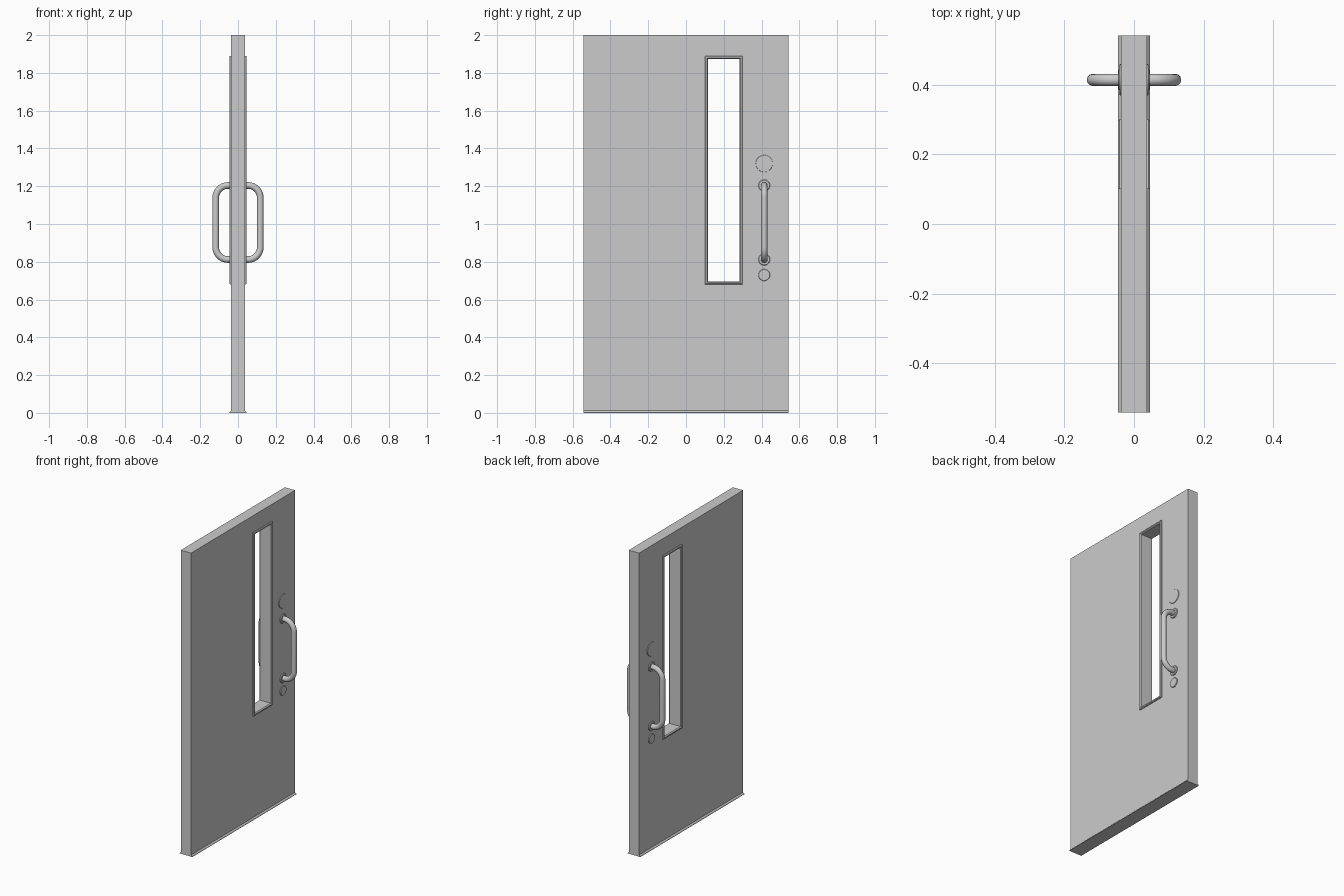
import bpy
import bmesh
from math import sin, cos, pi, radians

cube = bpy.data.objects.get("Cube")
if cube:
    bpy.data.objects.remove(cube, do_unlink=True)

gray = bpy.data.materials.new("plain_gray")
gray.use_nodes = True
gray.diffuse_color = (0.6, 0.6, 0.6, 1)
gray.node_tree.nodes["Principled BSDF"].inputs["Base Color"].default_value = (0.6, 0.6, 0.6, 1)

HALF_T, HALF_W = 0.037, 0.5415
HARDWARE_Y = 0.414
WINDOW = (0.10, 0.30, 0.68, 1.89)


def add_object(name, bm):
    bmesh.ops.recalc_face_normals(bm, faces=bm.faces)
    mesh = bpy.data.meshes.new(name)
    bm.to_mesh(mesh)
    bm.free()
    mesh.materials.append(gray)
    obj = bpy.data.objects.new(name, mesh)
    bpy.context.collection.objects.link(obj)
    return obj


def shade(obj):
    bpy.ops.object.select_all(action='DESELECT')
    obj.select_set(True)
    bpy.context.view_layer.objects.active = obj
    bpy.ops.object.shade_smooth_by_angle(angle=radians(35))


def rect(box, inset):
    y0, y1, z0, z1 = box
    return y0 + inset, y1 - inset, z0 + inset, z1 - inset


def ring_solid(name, rings):
    """Join rectangular loops (box, x) one after another into a closed ring."""
    bm = bmesh.new()
    loops = []
    for (y0, y1, z0, z1), x in rings:
        corners = ((y0, z0), (y1, z0), (y1, z1), (y0, z1))
        loops.append([bm.verts.new((x, y, z)) for y, z in corners])
    for a, b in zip(loops, loops[1:] + loops[:1]):
        for i in range(4):
            j = (i + 1) % 4
            bm.faces.new((a[i], a[j], b[j], b[i]))
    return add_object(name, bm)


# Door slab with the window opening
slab = (-HALF_W, HALF_W, 0, 2)
opening = rect(WINDOW, 0.010)
ring_solid("door_slab", [(slab, HALF_T), (slab, -HALF_T),
                         (opening, -HALF_T), (opening, HALF_T)])

# Window frame: raised trim on both faces joined by the lining
trim = [(0, HALF_T - 0.002), (0, 0.042), (0.004, 0.046), (0.011, 0.046), (0.016, 0.040)]
profile = trim + [(i, -x) for i, x in reversed(trim)]
# start on the lining so the ring closes behind the trim, inside the slab
ring_solid("window_frame", [(rect(WINDOW, i), x) for i, x in profile])


def disc(name, side, z, radius, height, lip):
    bm = bmesh.new()
    rings = []
    for r, x in ((radius, HALF_T - 0.002), (radius, HALF_T + height - lip),
                 (radius - lip, HALF_T + height)):
        rings.append([bm.verts.new((side * x, HARDWARE_Y + r * cos(a), z + r * sin(a)))
                      for a in (2 * pi * k / 32 for k in range(32))])
    for a, b in zip(rings, rings[1:]):
        for k in range(32):
            m = (k + 1) % 32
            bm.faces.new((a[k], a[m], b[m], b[k]))
    bm.faces.new(rings[0])
    bm.faces.new(rings[-1])
    shade(add_object(name, bm))


def pull_handle(name, side):
    # Path: out of the door, round the corner, along, and back in
    low, high, out, bend = 0.812, 1.204, 0.118, 0.065
    arc = [pi / 2 * k / 10 for k in range(11)]
    pts = [(0.03, low)]
    pts += [(out - bend + bend * sin(a), low + bend - bend * cos(a)) for a in arc]
    pts += [(out - bend + bend * cos(a), high - bend + bend * sin(a)) for a in arc]
    pts += [(0.03, high)]
    curve = bpy.data.curves.new(name, 'CURVE')
    curve.dimensions = '3D'
    curve.bevel_depth = 0.0175
    curve.bevel_resolution = 4
    curve.use_fill_caps = True
    spline = curve.splines.new('POLY')
    spline.points.add(len(pts) - 1)
    for p, (x, z) in zip(spline.points, pts):
        p.co = (side * x, HARDWARE_Y, z, 1)
    curve.materials.append(gray)
    obj = bpy.data.objects.new(name, curve)
    bpy.context.collection.objects.link(obj)
    bpy.ops.object.select_all(action='DESELECT')
    obj.select_set(True)
    bpy.context.view_layer.objects.active = obj
    bpy.ops.object.convert(target='MESH')
    shade(bpy.context.view_layer.objects.active)


def bottom_seal(name, side):
    bm = bmesh.new()
    section = [(HALF_T - 0.002, 0), (0.046, 0), (0.046, 0.003), (HALF_T, 0.012),
               (HALF_T - 0.002, 0.012)]
    ends = [[bm.verts.new((side * x, y, z)) for x, z in section] for y in (-HALF_W, HALF_W)]
    for i in range(len(section)):
        j = (i + 1) % len(section)
        bm.faces.new((ends[0][i], ends[0][j], ends[1][j], ends[1][i]))
    for end in ends:
        bm.faces.new(end)
    add_object(name, bm)


# Hardware repeated on both faces of the door
for side, label in ((1, "left"), (-1, "right")):
    pull_handle(label + "_pull_handle", side)
    disc(label + "_upper_handle_rosette", side, 1.204, 0.031, 0.007, 0.003)
    disc(label + "_lower_handle_rosette", side, 0.812, 0.031, 0.007, 0.003)
    disc(label + "_lock_plate", side, 1.32, 0.045, 0.004, 0.001)
    disc(label + "_lock_cylinder", side, 0.73, 0.031, 0.006, 0.002)
    bottom_seal(label + "_bottom_seal", side)
